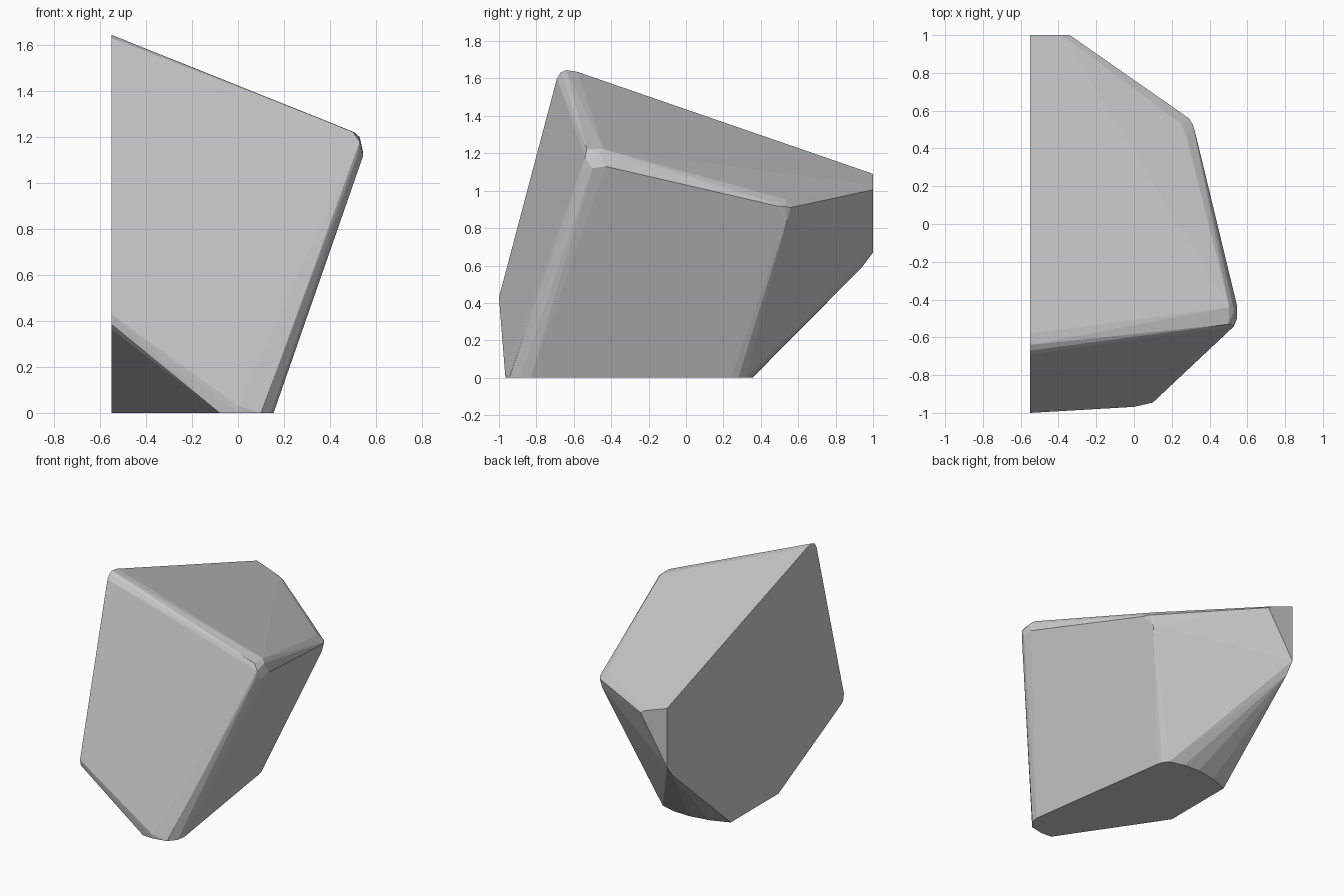
import bpy, bmesh, math

CUT_X = -0.55   # flat left cut
CUT_Y = 1.0     # flat back cut

# Outline of the flat left cut (y, z), with softened corners
left_cut = [(-0.69, 1.60), (-0.67, 1.632), (-0.64, 1.645), (-0.58, 1.635),
            (1.0, 1.09), (1.0, 0.67), (0.94, 0.59), (0.28, 0.0),
            (-0.26, 0.0), (-0.965, 0.365), (-0.99, 0.385), (-1.0, 0.43)]

# Outline of the flat base (x, y), curved at the back
base_cut = [(-0.10, -0.93), (-0.08, -0.96), (0.0, -0.965), (0.10, -0.945),
            (0.145, -0.89), (0.155, -0.83), (0.0, 0.24), (-0.01, 0.28),
            (-0.04, 0.32), (-0.15, 0.35), (-0.27, 0.355), (-0.42, 0.33)]

# Right end of the small back cut (x, z)
back_cut = [(-0.38, 1.03), (-0.34, 1.005)]

# Worn upper corners: front right, then back right, and the low front bevel
corners = [(0.505, -0.44, 1.222), (0.50, -0.53, 1.223), (0.53, -0.46, 1.20),
           (0.53, -0.54, 1.18), (0.545, -0.43, 1.13), (0.545, -0.50, 1.12),
           (0.52, -0.55, 1.12),
           (0.28, 0.46, 0.972), (0.25, 0.53, 0.958), (0.325, 0.48, 0.92),
           (0.31, 0.53, 0.915), (0.29, 0.56, 0.91), (0.285, 0.54, 0.84),
           (0.0, -0.968, 0.03)]

points = [(CUT_X, y, z) for y, z in left_cut]
points += [(x, y, 0.0) for x, y in base_cut]
points += [(x, CUT_Y, z) for x, z in back_cut]
points += corners

# Rock chunk: the convex skin around all the outlines
bm = bmesh.new()
for p in points:
    bm.verts.new(p)
result = bmesh.ops.convex_hull(bm, input=bm.verts[:])
loose = [v for v in bm.verts if not v.link_faces]
bmesh.ops.delete(bm, geom=loose, context='VERTS')
bmesh.ops.dissolve_limit(bm, angle_limit=math.radians(1.0),
                         verts=bm.verts[:], edges=bm.edges[:])
bmesh.ops.recalc_face_normals(bm, faces=bm.faces[:])

mesh = bpy.data.meshes.new("rock_chunk")
bm.to_mesh(mesh)
bm.free()
rock = bpy.data.objects.new("rock_chunk", mesh)
bpy.context.collection.objects.link(rock)
